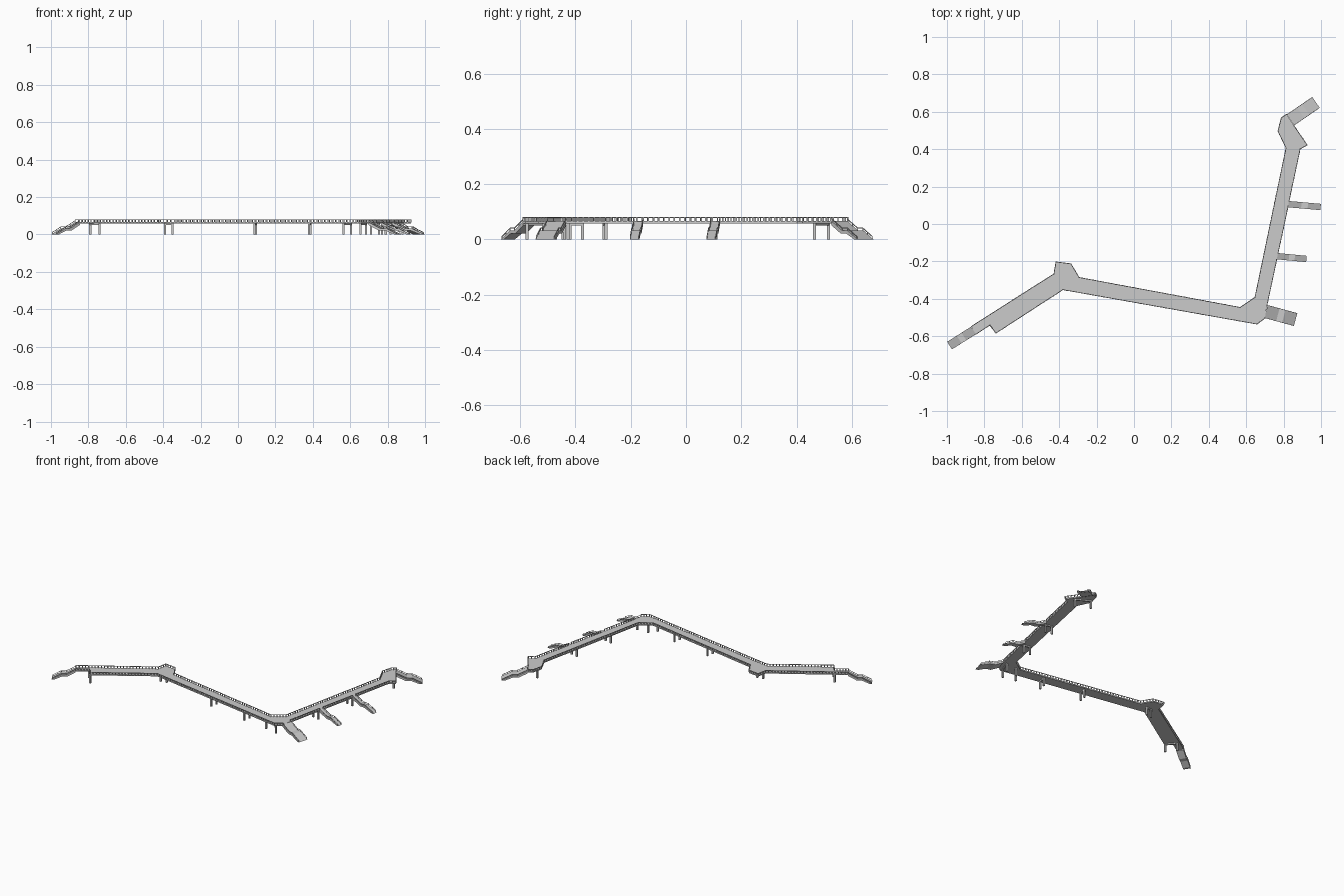
import bpy, bmesh
from mathutils import Vector

if "Cube" in bpy.data.objects:
    bpy.data.objects.remove(bpy.data.objects["Cube"])

DECK_TOP, DECK_BOT, RAIL_H = 0.066, 0.058, 0.0145


def finish(name, bm):
    bmesh.ops.recalc_face_normals(bm, faces=bm.faces)
    me = bpy.data.meshes.new(name)
    bm.to_mesh(me)
    bm.free()
    ob = bpy.data.objects.new(name, me)
    bpy.context.collection.objects.link(ob)
    return ob


def extrude(bm, pts, offset):
    """Closed polygon pushed along an offset vector into a solid."""
    base = [bm.verts.new(p) for p in pts]
    far = [bm.verts.new(Vector(p) + offset) for p in pts]
    bm.faces.new(base)
    bm.faces.new(far[::-1])
    for i in range(len(base)):
        j = (i + 1) % len(base)
        bm.faces.new((base[j], base[i], far[i], far[j]))


def bar(bm, a, b, w, h):
    """Box of width w from a to b, with vertical thickness h below the line."""
    a, b = Vector(a), Vector(b)
    d = b - a
    side = Vector((-d.y, d.x, 0)).normalized() * w / 2
    down = Vector((0, 0, -h))
    extrude(bm, [a + side, a - side, a - side + down, a + side + down], d)


def post(bm, x, y, z0, z1, w):
    h = w / 2
    extrude(bm, [(x - h, y - h, z0), (x + h, y - h, z0),
                 (x + h, y + h, z0), (x - h, y + h, z0)], Vector((0, 0, z1 - z0)))


def railing(bm, path, height=RAIL_H, spacing=0.02, w=0.005):
    """Posts with a top rail following a 3D path."""
    up = Vector((0, 0, height))
    for p, q in zip(path, path[1:]):
        p, q = Vector(p), Vector(q)
        bar(bm, p + up, q + up, w * 0.8, 0.003)
        n = max(1, round((q - p).length / spacing))
        for i in range(n + 1):
            c = p.lerp(q, i / n)
            post(bm, c.x, c.y, c.z - 0.001, c.z + height - 0.001, w)


# walkway slab, outlined in plan
outer = [(-.87, -.548), (-.428, -.267), (-.417, -.203), (-.337, -.213), (-.294, -.286),
         (.567, -.446), (.647, -.392), (.813, .406), (.77, .497), (.788, .568), (.815, .586)]
east = [(.856, .524), (.926, .422), (.888, .401), (.829, .123)]
middle = [(.823, .09), (.77, -.155)]
lower = [(.763, -.19), (.711, -.433)]
south = [(.70, -.503), (.658, -.535), (-.38, -.351), (-.738, -.583), (-.77, -.54), (-.846, -.59)]
bm = bmesh.new()
extrude(bm, [(x, y, DECK_BOT) for x, y in outer + east + middle + lower + south],
        Vector((0, 0, DECK_TOP - DECK_BOT)))
finish("walkway_deck", bm)

# deck railings, left open at each staircase
bm = bmesh.new()
for run in (outer, east, middle, lower, south):
    railing(bm, [(x, y, DECK_TOP) for x, y in run])
finish("deck_railing", bm)


def staircase(name, top, bottom, width, thick=0.012):
    """Two sloped flights with a landing between, and a low rail on each side."""
    top, bottom = Vector((*top, 0)), Vector((*bottom, 0))
    d = (bottom - top).normalized()
    length = (bottom - top).length
    side = Vector((-d.y, d.x, 0)) * width / 2
    mid = DECK_TOP / 2
    line = [(0, DECK_TOP), (length * .4, mid), (length * .6, mid), (length, 0)]
    under = [(length * .88, 0), (length * .57, mid - thick),
             (length * .36, mid - thick), (0, DECK_TOP - thick - .003)]
    bm = bmesh.new()
    extrude(bm, [top + d * s + side + Vector((0, 0, z)) for s, z in line + under], -2 * side)
    finish(name + "_stairs", bm)
    bm = bmesh.new()
    for k in (-.95, .95):
        railing(bm, [top + d * s + side * k + Vector((0, 0, z)) for s, z in line[:3]]
                + [top + d * length * .96 + side * k + Vector((0, 0, .003))], .0095, .03, .003)
    finish(name + "_stair_railing", bm)


staircase("west", (-.858, -.569), (-.986, -.65), .048)
staircase("northeast", (.836, .556), (.973, .65), .071)
staircase("southeast", (.706, -.468), (.864, -.511), .071)
staircase("upper_east", (.826, .106), (.998, .091), .033)
staircase("lower_east", (.766, -.172), (.922, -.187), .033)

# support bents: two columns under a cross beam
bents = [((-.79, -.515), (-.74, -.575)), ((-.39, -.297), (-.35, -.29)),
         ((.088, -.42), (.096, -.375)), ((.38, -.473), (.388, -.427)),
         ((.565, -.495), (.605, -.445)), ((.655, -.515), (.685, -.44)),
         ((.71, -.18), (.755, -.19)), ((.77, .108), (.815, .098)),
         ((.79, .515), (.88, .465))]
bm = bmesh.new()
for a, b in bents:
    for x, y in (a, b):
        post(bm, x, y, 0, DECK_BOT, .011)
    bar(bm, (*a, DECK_BOT), (*b, DECK_BOT), .01, .008)
finish("support_columns", bm)
